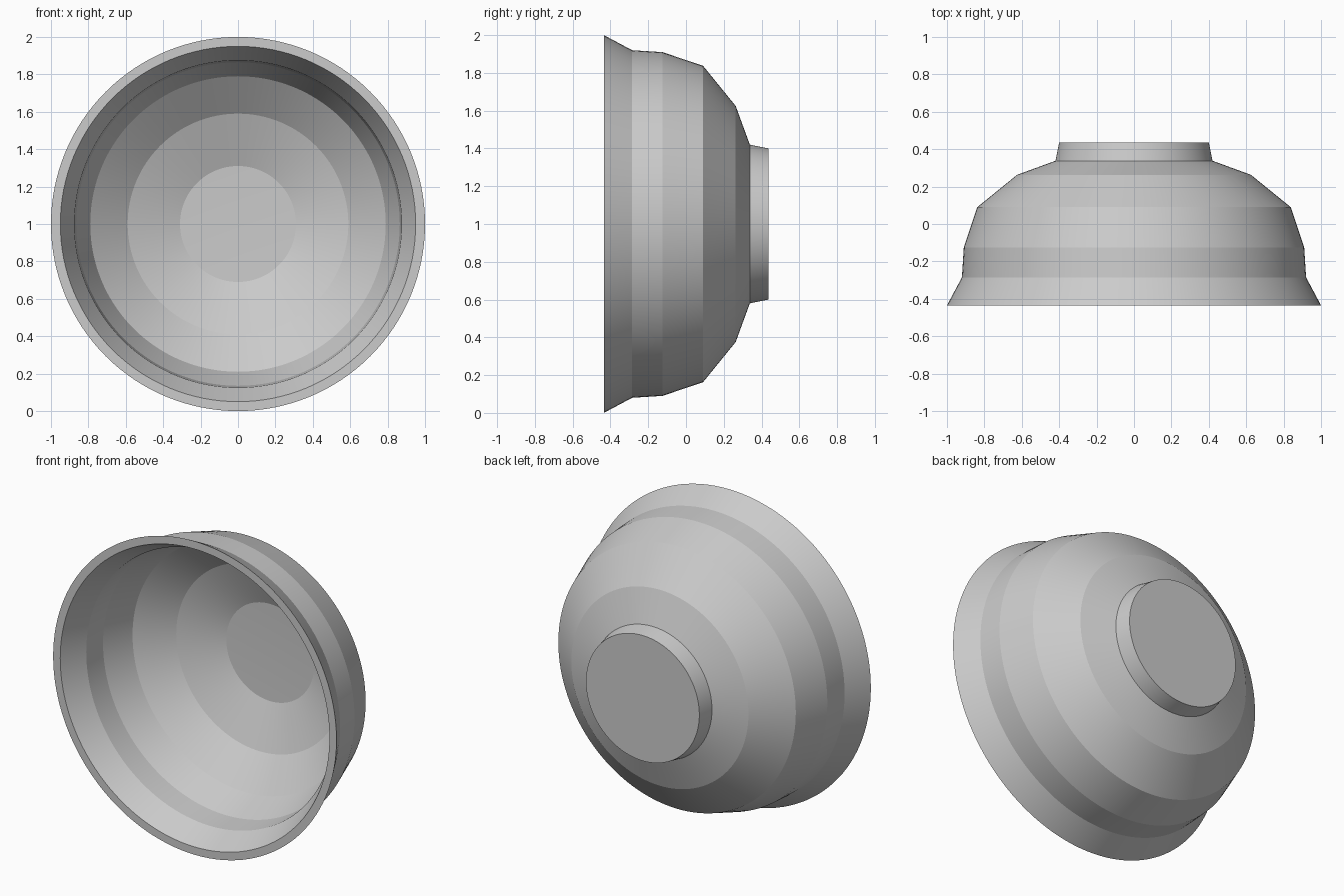
import bpy, bmesh, math

if "Cube" in bpy.data.objects:
    bpy.data.objects.remove(bpy.data.objects["Cube"])

SEG = 128
grey = bpy.data.materials.new("light grey")
grey.diffuse_color = (0.6, 0.6, 0.6, 1)
grey.use_nodes = True
grey.node_tree.nodes["Principled BSDF"].inputs["Base Color"].default_value = grey.diffuse_color

# closed bowl profile as (radius, y): inside centre -> rim -> outside -> foot centre
profile = [(0, 0.335), (0.31, 0.325), (0.59, 0.22), (0.79, 0.065), (0.865, -0.125),
           (0.875, -0.28), (0.95, -0.435),
           (1.0, -0.435), (0.92, -0.285), (0.91, -0.125), (0.838, 0.09),
           (0.625, 0.263), (0.42, 0.338), (0.40, 0.437), (0, 0.437)]


def lathe(name, pts, mat):
    """Spin a profile around the y axis at height z = 1."""
    bm = bmesh.new()
    rings = []
    for r, y in pts:
        n = SEG if r else 1
        rings.append([bm.verts.new((r * math.cos(math.tau * i / SEG), y,
                                    1 + r * math.sin(math.tau * i / SEG))) for i in range(n)])
    for a, b in zip(rings, rings[1:]):
        for i in range(SEG):
            j = (i + 1) % SEG
            if len(a) == 1:
                bm.faces.new((a[0], b[i], b[j]))
            elif len(b) == 1:
                bm.faces.new((a[i], a[j], b[0]))
            else:
                bm.faces.new((a[i], a[j], b[j], b[i]))
    bmesh.ops.recalc_face_normals(bm, faces=bm.faces)
    me = bpy.data.meshes.new(name)
    bm.to_mesh(me)
    bm.free()
    me.materials.append(mat)
    ob = bpy.data.objects.new(name, me)
    bpy.context.collection.objects.link(ob)
    return ob


# bowl tipped on its side, opening to the front; bands keep crisp creases
bowl = lathe("bowl", profile, grey)
bpy.context.view_layer.objects.active = bowl
bowl.select_set(True)
bpy.ops.object.shade_smooth_by_angle(angle=math.radians(3.5))
